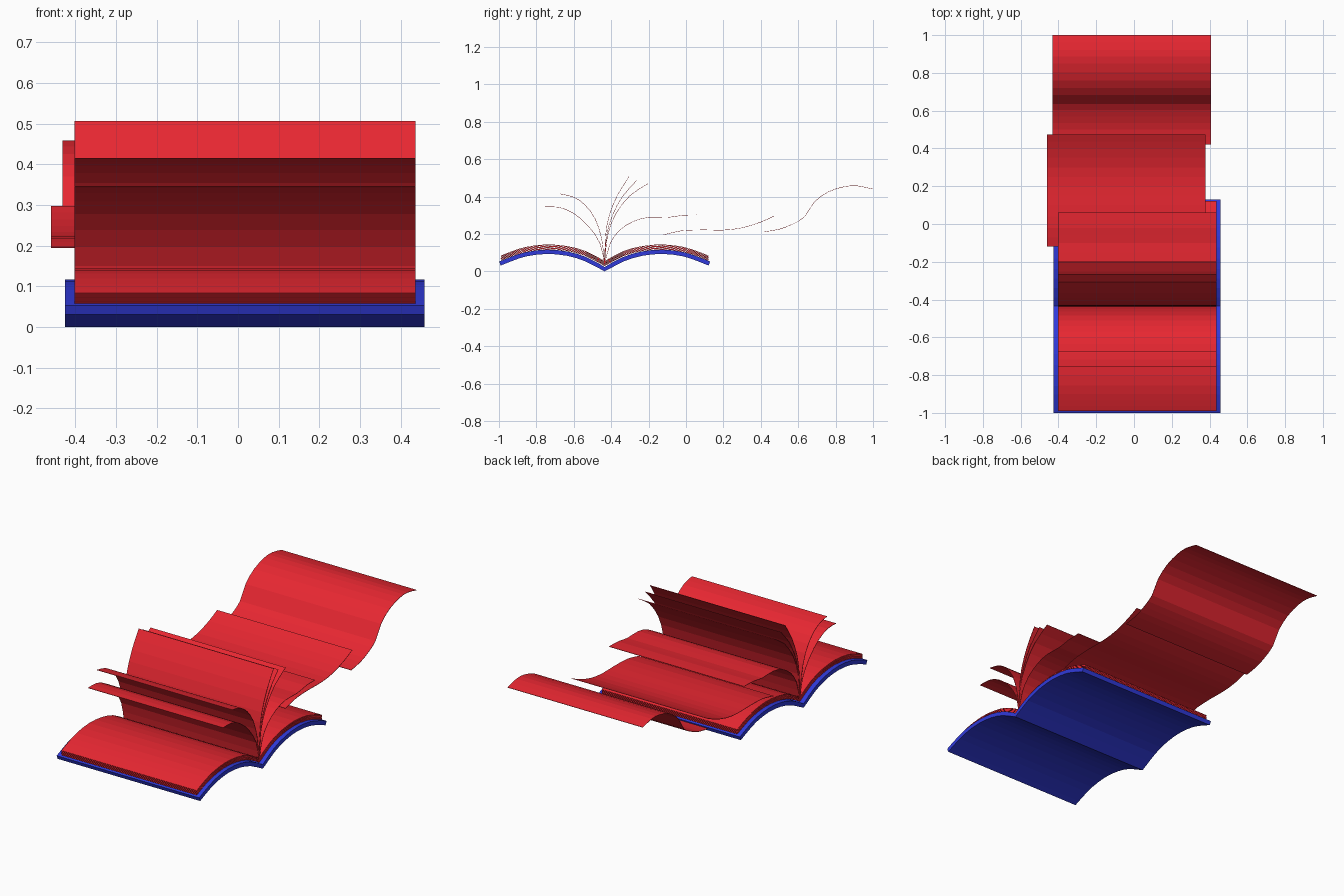
import bpy
import bmesh
from mathutils import Vector

if "Cube" in bpy.data.objects:
    bpy.data.objects.remove(bpy.data.objects["Cube"])

SPINE = -0.435


def material(name, rgb):
    m = bpy.data.materials.new(name)
    m.diffuse_color = (*rgb, 1)
    m.use_nodes = True
    m.node_tree.nodes["Principled BSDF"].inputs["Base Color"].default_value = m.diffuse_color
    return m


red = material("page red", (0.80, 0.02, 0.031))
blue = material("cover blue", (0.03, 0.042, 0.70))


def refine(points, n=2):
    """Catmull-Rom curve through the points, n segments per span."""
    p = [Vector(q) for q in points]
    p = [2 * p[0] - p[1]] + p + [2 * p[-1] - p[-2]]
    out = []
    for a, b, c, d in zip(p, p[1:], p[2:], p[3:]):
        for i in range(n):
            t = i / n
            out.append(0.5 * (2 * b + (c - a) * t + (2 * a - 5 * b + 4 * c - d) * t * t
                              + (3 * b - a - 3 * c + d) * t ** 3))
    return out + [p[-2]]


def finish(bm, name, mat, thickness=0):
    me = bpy.data.meshes.new(name)
    bm.to_mesh(me)
    bm.free()
    me.materials.append(mat)
    ob = bpy.data.objects.new(name, me)
    bpy.context.collection.objects.link(ob)
    if thickness:
        mod = ob.modifiers.new("paper thickness", 'SOLIDIFY')
        mod.thickness = thickness
        mod.offset = 0
    return ob


def add_sheet(bm, profile, x0, x1):
    """Strip along a (y, z) profile, facing up."""
    if profile[0][0] > profile[-1][0]:
        profile = profile[::-1]
    rows = [(bm.verts.new((x0, y, z)), bm.verts.new((x1, y, z))) for y, z in profile]
    for (a, b), (d, c) in zip(rows, rows[1:]):
        bm.faces.new((a, b, c, d))


def sheet(name, points, x0, x1):
    bm = bmesh.new()
    add_sheet(bm, refine(points), x0, x1)
    return finish(bm, name, red, 0.002)


# Cover: both halves as one arched slab with a constant thickness
half = refine([(0, 0.012), (0.1, 0.065), (0.2, 0.095), (0.31, 0.105),
               (0.42, 0.092), (0.5, 0.066), (0.56, 0.042)])
line = [Vector((SPINE - d, z)) for d, z in half[:0:-1]] + [Vector((SPINE + d, z)) for d, z in half]
top, bottom = [], []
for i, p in enumerate(line):
    t = (line[min(i + 1, len(line) - 1)] - line[max(i - 1, 0)]).normalized()
    nrm = Vector((-t.y, t.x)) * 0.0115
    top.append(p + nrm)
    bottom.append(p - nrm)
bm = bmesh.new()
rings = [[bm.verts.new((x, y, max(z, 0))) for x, (y, z) in
          ((-0.425, t), (0.459, t), (0.459, b), (-0.425, b))] for t, b in zip(top, bottom)]
for r, s in zip(rings, rings[1:]):
    for k in range(4):
        bm.faces.new((r[k], r[(k + 1) % 4], s[(k + 1) % 4], s[k]))
bm.faces.new(rings[0])
bm.faces.new(rings[-1])
bmesh.ops.recalc_face_normals(bm, faces=bm.faces)
finish(bm, "cover", blue)

# Page blocks: stacked arched sheets on each side of the spine
low = refine([(0, 0.03), (0.1, 0.083), (0.2, 0.110), (0.31, 0.119),
              (0.42, 0.106), (0.5, 0.081), (0.555, 0.059)])
LAYERS = 8
for side, name in ((-1, "front_page_stack"), (1, "back_page_stack")):
    bm = bmesh.new()
    for k in range(LAYERS):
        lift = 0.024 * k / (LAYERS - 1)
        add_sheet(bm, [(SPINE + side * d, z + lift) for d, z in low], -0.402, 0.437)
    finish(bm, name, red, 0.0024)

# Turning pages fanned out from the spine
root = (SPINE, 0.04)
fan = [
    [(-0.46, 0.15), (-0.52, 0.24), (-0.6, 0.31), (-0.68, 0.343), (-0.755, 0.345)],
    [(-0.45, 0.17), (-0.485, 0.28), (-0.54, 0.355), (-0.6, 0.397), (-0.675, 0.415)],
    [(-0.43, 0.19), (-0.41, 0.3), (-0.365, 0.41), (-0.305, 0.506)],
    [(-0.425, 0.19), (-0.393, 0.3), (-0.34, 0.4), (-0.265, 0.485)],
    [(-0.42, 0.19), (-0.377, 0.305), (-0.3, 0.405), (-0.2, 0.471)],
    [(-0.405, 0.15), (-0.355, 0.22), (-0.28, 0.268), (-0.2, 0.289),
     (-0.1, 0.288), (-0.02, 0.3), (0.06, 0.302)],
]
for i, pts in enumerate(fan):
    sheet(f"turning_page_{i + 1}", [root] + pts, -0.402, 0.436)

# Loose pages blown off behind the book
sheet("loose_page_near", [(-0.12, 0.196), (-0.02, 0.218), (0.1, 0.222), (0.2, 0.221),
                          (0.3, 0.233), (0.4, 0.264), (0.473, 0.297)], -0.46, 0.378)
sheet("loose_page_far", [(0.42, 0.212), (0.5, 0.226), (0.57, 0.253), (0.635, 0.293),
                         (0.685, 0.37), (0.76, 0.425), (0.85, 0.454), (0.92, 0.457),
                         (1.0, 0.44)], -0.432, 0.408)
